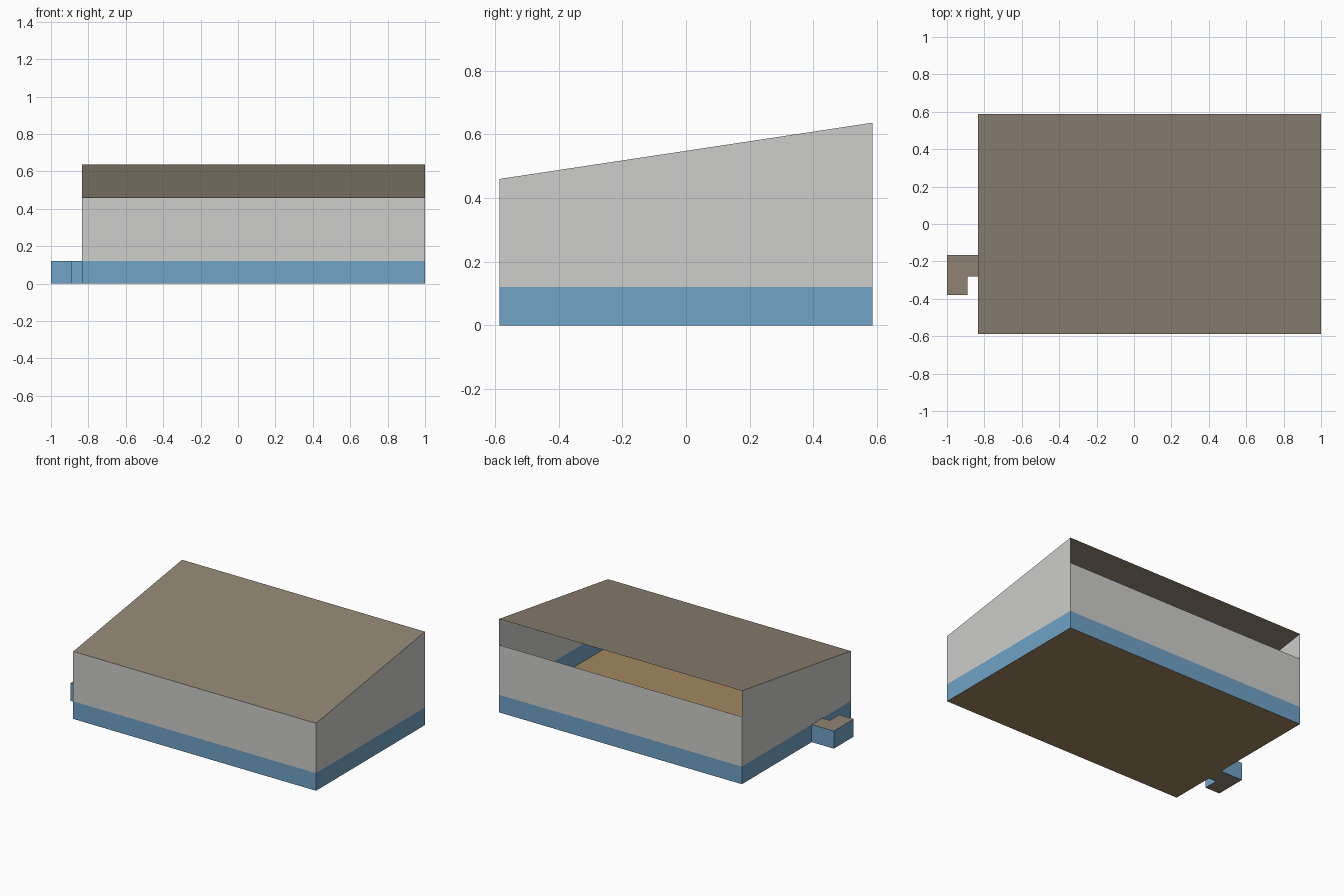
import bpy, bmesh

if "Cube" in bpy.data.objects:
    bpy.data.objects.remove(bpy.data.objects["Cube"])


def mat(name, hex_code):
    def lin(c):
        return c / 12.92 if c <= 0.04045 else ((c + 0.055) / 1.055) ** 2.4
    m = bpy.data.materials.new(name)
    rgb = [lin(int(hex_code[i:i + 2], 16) / 255) for i in (0, 2, 4)]
    m.diffuse_color = (*rgb, 1)
    m.use_nodes = True
    m.node_tree.nodes["Principled BSDF"].inputs["Base Color"].default_value = m.diffuse_color
    return m


GREY = mat("wall grey", "CDCDCB")
BLUE = mat("base blue", "70A3C6")
ROOF = mat("roof brown grey", "8F8474")
TAN = mat("floor tan", "A2885F")

X0, X1, Y = -0.833, 1.0, 0.587
BASE, LOW, HIGH = 0.12, 0.46, 0.637


def make(name, polys, mats, rule=None, cut=None):
    """Object from polygons; optional cut height and material rule."""
    bm = bmesh.new()
    for p in polys:
        bm.faces.new([bm.verts.new(v) for v in p])
    bmesh.ops.remove_doubles(bm, verts=bm.verts, dist=1e-5)
    if cut is not None:
        bmesh.ops.bisect_plane(bm, geom=bm.verts[:] + bm.edges[:] + bm.faces[:],
                               plane_co=(0, 0, cut), plane_no=(0, 0, 1))
    bm.normal_update()
    if rule:
        for f in bm.faces:
            f.material_index = rule(f)
    me = bpy.data.meshes.new(name)
    bm.to_mesh(me)
    bm.free()
    for m in mats:
        me.materials.append(m)
    ob = bpy.data.objects.new(name, me)
    bpy.context.collection.objects.link(ob)
    return ob


# Thin outer walls: sloped sides, low front and back, open strip below roof at back
walls = [
    [(X0, -Y, 0), (X1, -Y, 0), (X1, -Y, LOW), (X0, -Y, LOW)],
    [(X1, Y, 0), (X0, Y, 0), (X0, Y, LOW), (X1, Y, LOW)],
    [(X1, -Y, 0), (X1, Y, 0), (X1, Y, LOW), (X1, Y, HIGH), (X1, -Y, LOW)],
    [(X0, Y, 0), (X0, -Y, 0), (X0, -Y, LOW), (X0, Y, HIGH), (X0, Y, LOW)],
]
make("walls", walls, [GREY, BLUE],
     lambda f: int(f.calc_center_median().z < BASE), BASE)

# Sloping roof sheet
make("roof", [[(X0, -Y, LOW), (X1, -Y, LOW), (X1, Y, HIGH), (X0, Y, HIGH)]], [ROOF])

# Floor sheet
make("floor", [[(X0, Y, 0), (X1, Y, 0), (X1, -Y, 0), (X0, -Y, 0)]], [TAN])

# Low L-shaped annex on the left side
outline = [(-1, -0.38), (-0.89, -0.38), (-0.89, -0.28), (X0, -0.28),
           (X0, -0.165), (-1, -0.165)]
annex = [[(x, y, BASE) for x, y in outline],
         [(x, y, 0) for x, y in reversed(outline)]]
for i, (a, b) in enumerate(zip(outline, outline[1:] + outline[:1])):
    if i != 3:  # side against the wall stays open
        annex.append([(*a, 0), (*b, 0), (*b, BASE), (*a, BASE)])
make("annex", annex, [BLUE, ROOF], lambda f: int(abs(f.normal.z) > 0.5))
